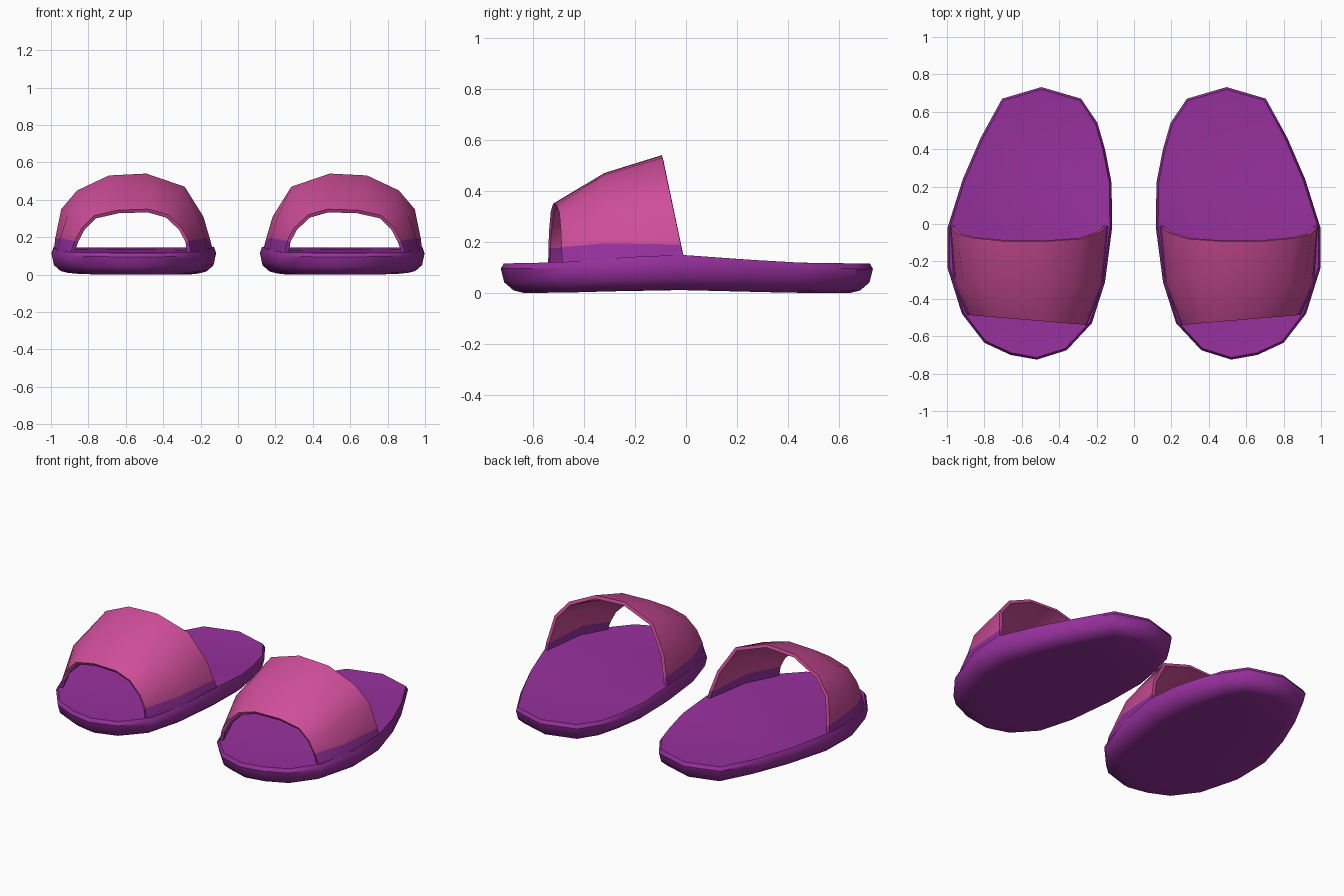
import bpy, bmesh, math
from mathutils import Vector

if "Cube" in bpy.data.objects:
    bpy.data.objects.remove(bpy.data.objects["Cube"])


def material(name, rgb):
    m = bpy.data.materials.new(name)
    m.diffuse_color = (*rgb, 1)
    m.use_nodes = True
    m.node_tree.nodes["Principled BSDF"].inputs["Base Color"].default_value = m.diffuse_color
    return m


PURPLE = material("purple", (0.31, 0.03, 0.34))
PINK = material("pink", (0.62, 0.075, 0.32))


def finish(name, bm, mats, thickness=0, angle=40):
    """Make the object, thicken it, mirror it to the other foot and shade it."""
    me = bpy.data.meshes.new(name)
    bm.to_mesh(me)
    bm.free()
    ob = bpy.data.objects.new(name, me)
    bpy.context.collection.objects.link(ob)
    for m in mats:
        me.materials.append(m)
    if thickness:
        s = ob.modifiers.new("thickness", 'SOLIDIFY')
        s.thickness, s.offset, s.use_even_offset = thickness, -1, True
    mir = ob.modifiers.new("other_foot", 'MIRROR')
    mir.use_mirror_merge = False
    bpy.ops.object.select_all(action='DESELECT')
    ob.select_set(True)
    bpy.context.view_layer.objects.active = ob
    for mod in list(ob.modifiers):
        bpy.ops.object.modifier_apply(modifier=mod.name)
    bpy.ops.object.shade_smooth_by_angle(angle=math.radians(angle))
    return ob


# Soles: one foot outline, counter-clockwise, stacked as inset rings
outline = [Vector(p) for p in [
    (0.52, -0.725), (0.66, -0.70), (0.80, -0.635), (0.92, -0.48), (0.997, -0.235),
    (0.997, -0.02), (0.915, 0.24), (0.82, 0.46), (0.705, 0.67), (0.495, 0.732),
    (0.283, 0.67), (0.195, 0.54), (0.155, 0.40), (0.12, 0.22), (0.117, -0.02),
    (0.155, -0.31), (0.225, -0.53), (0.36, -0.675)]]


def inset(d):
    n, out = len(outline), []
    for i, p in enumerate(outline):
        t = (outline[(i + 1) % n] - p).normalized() + (p - outline[i - 1]).normalized()
        t.normalize()
        out.append(p + Vector((-t.y, t.x)) * d)
    return out


def lift(y):
    """Extra height of the footbed around the middle of the foot."""
    return math.exp(-((y + 0.05) / 0.32) ** 2)


# (inset, height, share of the middle lift)
profile = [(0.09, 0.0, 0.012), (0.05, 0.01, 0.012), (0.013, 0.042, 0.012),
           (0.0, 0.095, 0.02), (0.012, 0.116, 0.034), (0.024, 0.115, 0.03)]
bm = bmesh.new()
rings = [[bm.verts.new((p.x, p.y, z + k * lift(p.y))) for p in inset(d)]
         for d, z, k in profile]
for lo, hi in zip(rings, rings[1:]):
    for i in range(len(lo)):
        j = (i + 1) % len(lo)
        bm.faces.new((lo[i], lo[j], hi[j], hi[i]))
caps = [bm.faces.new(rings[0][::-1]), bm.faces.new(rings[-1])]
bmesh.ops.triangulate(bm, faces=caps)
finish("soles", bm, [PURPLE])

# Straps: three arches (x, z) from inner to outer side, lofted front to back
front = [(0.25, 0.10), (0.263, 0.18), (0.30, 0.25), (0.375, 0.32), (0.48, 0.35),
         (0.64, 0.345), (0.77, 0.315), (0.835, 0.25), (0.872, 0.18), (0.90, 0.10)]
middle = [(0.165, 0.11), (0.178, 0.195), (0.21, 0.30), (0.315, 0.42), (0.485, 0.47),
          (0.665, 0.463), (0.83, 0.405), (0.912, 0.315), (0.952, 0.195), (0.968, 0.11)]
back = [(0.132, 0.12), (0.15, 0.19), (0.185, 0.31), (0.285, 0.47), (0.49, 0.54),
        (0.69, 0.53), (0.86, 0.45), (0.945, 0.35), (0.978, 0.19), (0.985, 0.12)]
depth = [lambda x, z: -0.54 + 0.055 * (x - 0.25) / 0.65,
         lambda x, z: -0.32,
         lambda x, z: 0.02 - 0.212 * z]
bm = bmesh.new()
rows = [[bm.verts.new((x, f(x, z), z)) for x, z in arch]
        for arch, f in zip((front, middle, back), depth)]
last = len(front) - 2
for a, b in zip(rows, rows[1:]):
    for i in range(last + 1):
        face = bm.faces.new((a[i], a[i + 1], b[i + 1], b[i]))
        face.material_index = 1 if i in (0, last) else 0   # purple lower band
finish("straps", bm, [PINK, PURPLE], thickness=0.02)
